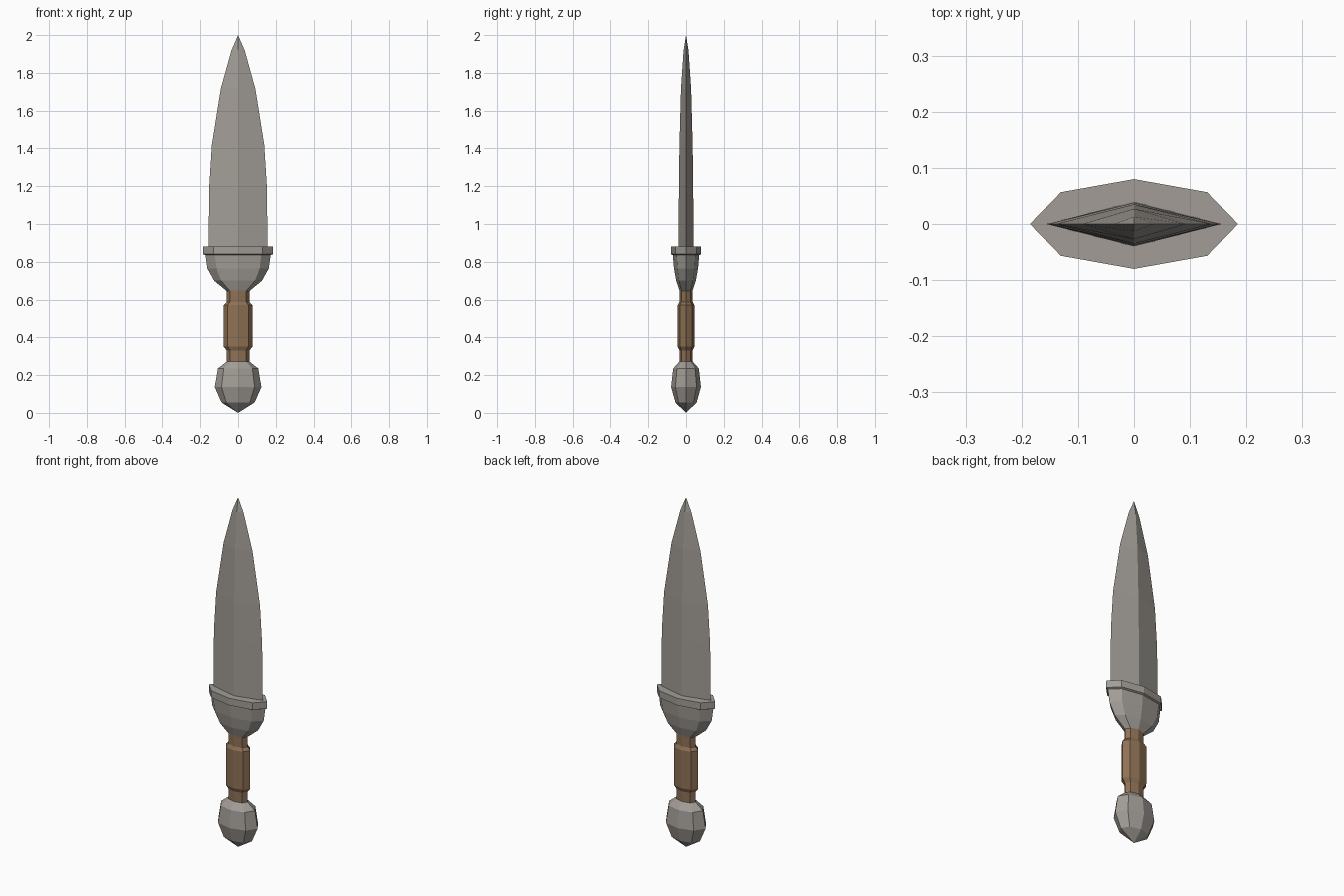
import bpy, bmesh, math

if "Cube" in bpy.data.objects:
    bpy.data.objects.remove(bpy.data.objects["Cube"])

def material(name, rgb):
    m = bpy.data.materials.new(name)
    m.diffuse_color = (*rgb, 1)
    m.use_nodes = True
    m.node_tree.nodes["Principled BSDF"].inputs["Base Color"].default_value = m.diffuse_color
    return m

steel = material("grey steel", (0.36, 0.335, 0.305))
leather = material("brown leather", (0.27, 0.165, 0.09))

def loft(name, sides, rings, mat):
    """Stack elliptical n-gon rings (z, half width x, half depth y); zero width gives a point."""
    bm = bmesh.new()
    loops = []
    for z, rx, ry in rings:
        if rx == 0:
            loops.append([bm.verts.new((0, 0, z))])
        else:
            loops.append([bm.verts.new((rx * math.cos(2 * math.pi * i / sides),
                                        ry * math.sin(2 * math.pi * i / sides), z))
                          for i in range(sides)])
    for a, b in zip(loops, loops[1:]):
        for i in range(sides):
            j = (i + 1) % sides
            if len(a) == 1:
                bm.faces.new((a[0], b[j], b[i]))
            elif len(b) == 1:
                bm.faces.new((a[i], a[j], b[0]))
            else:
                bm.faces.new((a[i], a[j], b[j], b[i]))
    for end in (loops[0], loops[-1]):
        if len(end) > 1:
            bm.faces.new(end)
    bmesh.ops.recalc_face_normals(bm, faces=bm.faces)
    me = bpy.data.meshes.new(name)
    bm.to_mesh(me)
    bm.free()
    me.materials.append(mat)
    ob = bpy.data.objects.new(name, me)
    bpy.context.collection.objects.link(ob)
    return ob

# Pommel: faceted drop
loft("pommel", 8, [(0, 0, 0), (0.055, 0.088, 0.056), (0.137, 0.124, 0.079),
                   (0.235, 0.107, 0.068), (0.272, 0.06, 0.035)], steel)

# Grip: narrow core with a thicker wrapped middle
loft("grip", 8, [(0.265, 0.06, 0.035), (0.33, 0.06, 0.035), (0.352, 0.077, 0.045),
                 (0.57, 0.077, 0.045), (0.588, 0.06, 0.035), (0.65, 0.06, 0.035)], leather)

# Guard: flared cup with a projecting rim
loft("guard", 8, [(0.643, 0.058, 0.033), (0.70, 0.127, 0.052), (0.765, 0.163, 0.064),
                  (0.835, 0.173, 0.070), (0.84, 0.185, 0.080), (0.88, 0.185, 0.080)], steel)

# Blade: diamond section tapering to a point
loft("blade", 4, [(0.86, 0.157, 0.040), (1.2, 0.153, 0.038), (1.42, 0.139, 0.035),
                  (1.715, 0.092, 0.027), (1.92, 0.035, 0.013), (2.0, 0, 0)], steel)
